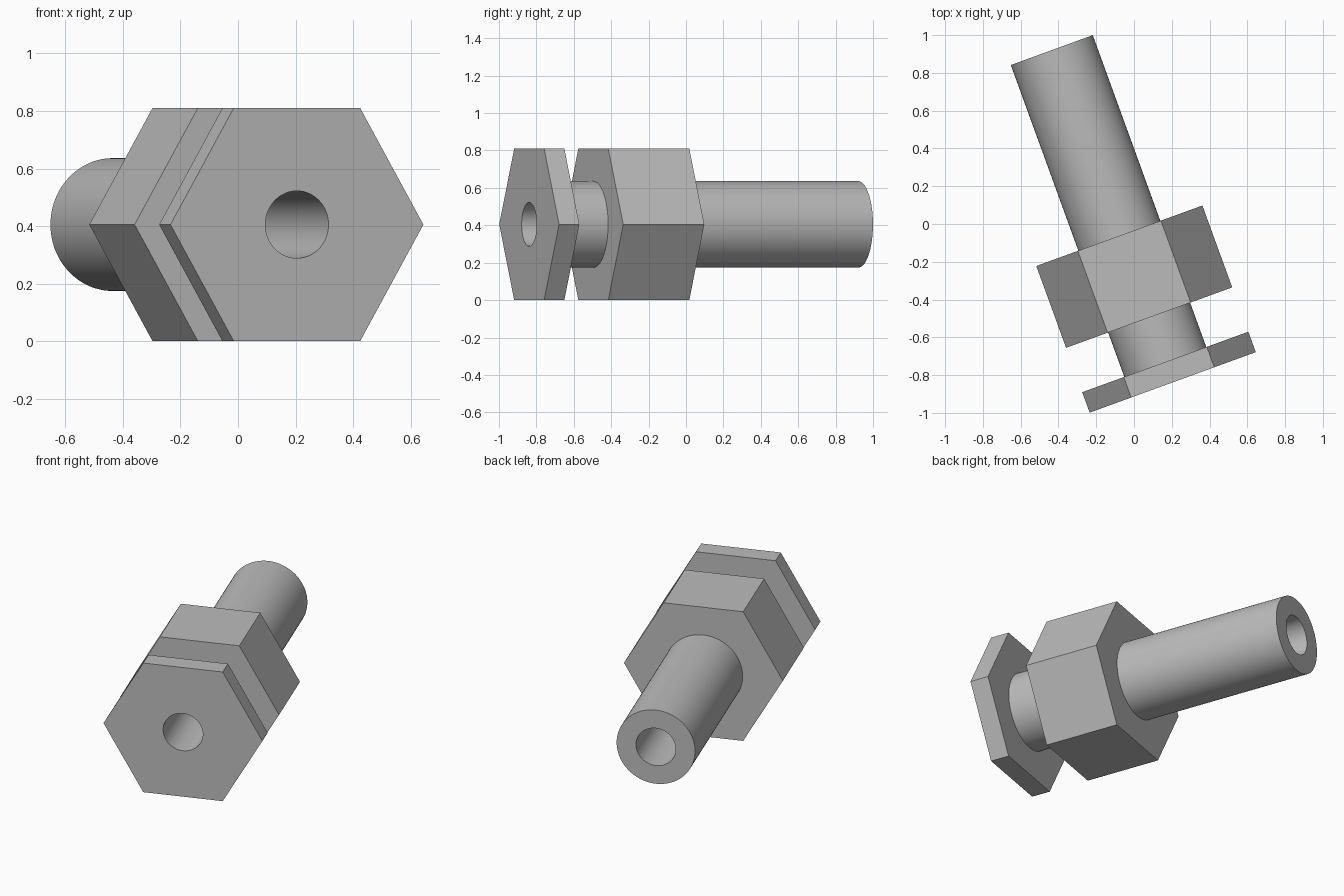
import bpy, bmesh
from math import cos, sin, pi, radians
from mathutils import Matrix

cube = bpy.data.objects.get("Cube")
if cube:
    bpy.data.objects.remove(cube)

# Plain grey metal
metal = bpy.data.materials.new("grey metal")
metal.use_nodes = True
GREY = (0.5, 0.5, 0.5, 1)
metal.diffuse_color = GREY
metal.node_tree.nodes["Principled BSDF"].inputs["Base Color"].default_value = GREY

SEGMENTS = 96
HEX, SHANK, BORE = 0.468, 0.231, 0.117     # radii
FLANGE_BACK, NUT_FRONT, NUT_BACK, END = 0.115, 0.365, 0.826, 1.872

# Fitting axis runs backwards, turned 20 degrees about the vertical
PLACE = (Matrix.Translation((0.205, -0.8385, 0.405))
         @ Matrix.Rotation(radians(20), 4, 'Z')
         @ Matrix.Rotation(radians(-90), 4, 'X'))


def ring(bm, radius, depth):
    """Ring of vertices, hexagonal for the hex radius and round otherwise."""
    verts = []
    for i in range(SEGMENTS):
        a = 2 * pi * i / SEGMENTS
        r = radius
        if radius == HEX:
            r *= cos(pi / 6) / cos(a % (pi / 3) - pi / 6)
        verts.append(bm.verts.new((r * cos(a), r * sin(a), depth)))
    return verts


def part(name, profile):
    """Skin a profile of (radius, depth) steps around the axis."""
    bm = bmesh.new()
    rings = [ring(bm, r, d) for r, d in profile]
    for lower, upper in zip(rings, rings[1:]):
        for i in range(SEGMENTS):
            j = (i + 1) % SEGMENTS
            bm.faces.new((lower[i], lower[j], upper[j], upper[i]))
    mesh = bpy.data.meshes.new(name)
    bm.to_mesh(mesh)
    bm.free()
    mesh.materials.append(metal)
    obj = bpy.data.objects.new(name, mesh)
    bpy.context.collection.objects.link(obj)
    obj.matrix_world = PLACE
    bpy.ops.object.select_all(action='DESELECT')
    obj.select_set(True)
    bpy.context.view_layer.objects.active = obj
    bpy.ops.object.shade_smooth_by_angle(angle=radians(30))


# Parts from front to back, then the through hole
part("hex_flange", [(BORE, 0), (HEX, 0), (HEX, FLANGE_BACK), (SHANK, FLANGE_BACK)])
part("neck", [(SHANK, FLANGE_BACK), (SHANK, NUT_FRONT)])
part("hex_nut", [(SHANK, NUT_FRONT), (HEX, NUT_FRONT), (HEX, NUT_BACK), (SHANK, NUT_BACK)])
part("shank", [(SHANK, NUT_BACK), (SHANK, END), (BORE, END)])
part("bore", [(BORE, END), (BORE, 0)])
